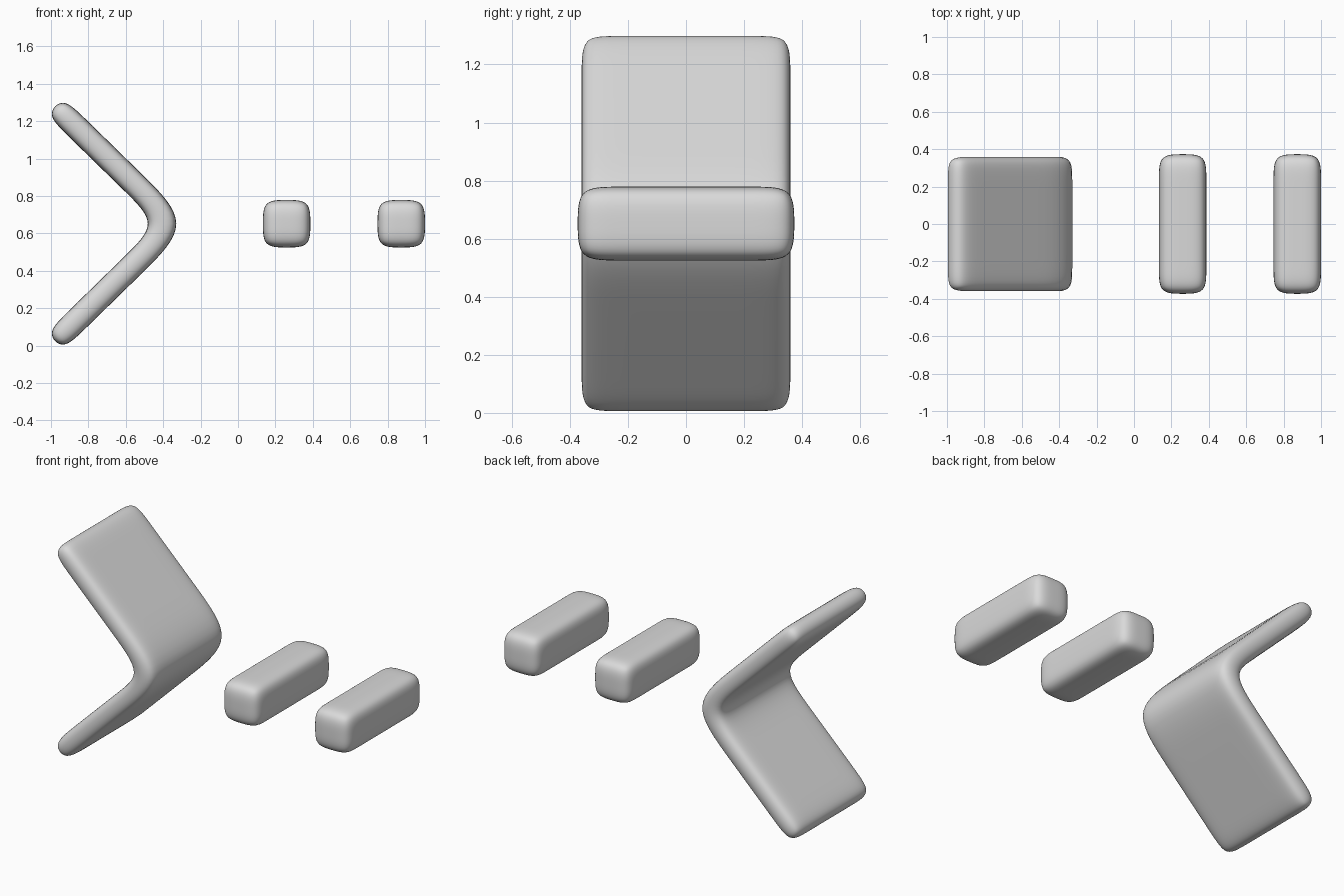
import bpy
import bmesh
from mathutils import Vector

default = bpy.data.objects.get("Cube")
if default:
    bpy.data.objects.remove(default, do_unlink=True)

grey = bpy.data.materials.new("light grey")
grey.use_nodes = True
grey.diffuse_color = (0.7, 0.7, 0.7, 1)
grey.node_tree.nodes["Principled BSDF"].inputs["Base Color"].default_value = grey.diffuse_color


def soft_block(name, cuts, place):
    """Cut a -1..1 cube at the given stations per axis, move its points, smooth it."""
    bm = bmesh.new()
    bmesh.ops.create_cube(bm, size=2)
    for axis, stations in enumerate(cuts):
        normal = Vector((0, 0, 0))
        normal[axis] = 1
        for s in stations:
            bmesh.ops.bisect_plane(bm, geom=bm.verts[:] + bm.edges[:] + bm.faces[:],
                                   plane_co=normal * s, plane_no=normal)
    for v in bm.verts:
        v.co = place(*v.co)
    bmesh.ops.recalc_face_normals(bm, faces=bm.faces[:])
    mesh = bpy.data.meshes.new(name)
    bm.to_mesh(mesh)
    bm.free()
    mesh.materials.append(grey)
    for p in mesh.polygons:
        p.use_smooth = True
    obj = bpy.data.objects.new(name, mesh)
    bpy.context.collection.objects.link(obj)
    sub = obj.modifiers.new("soften", 'SUBSURF')
    sub.levels = sub.render_levels = 3
    return obj


MID_Z = 0.652
HALF = 0.065  # half thickness of an arm


# Bent panel: two arms meeting in a mitred elbow that points to +x
def bend(side, y, u):
    arm = Vector((-0.647, 0, 0.632))
    centre = Vector((-0.335, y * 0.364, MID_Z)) + Vector((arm.x * abs(u), 0, arm.z * u))
    if abs(u) < 0.01:
        offset = Vector((HALF * 1.41, 0, 0))
    else:
        offset = Vector((arm.z, 0, -arm.x * (1 if u > 0 else -1))).normalized() * HALF
    return centre + offset * side


soft_block("bent_panel", [[], [-0.7, 0.7], [-0.84, -0.33, 0, 0.33, 0.84]], bend)

# Two matching rounded bars
for name, x in (("inner_bar", 0.26), ("outer_bar", 0.873)):
    soft_block(name, [[0], [-0.65, 0, 0.65], [0]],
               lambda a, b, c, x=x: Vector((x + a * 0.127, b * 0.373, MID_Z + c * 0.127)))
